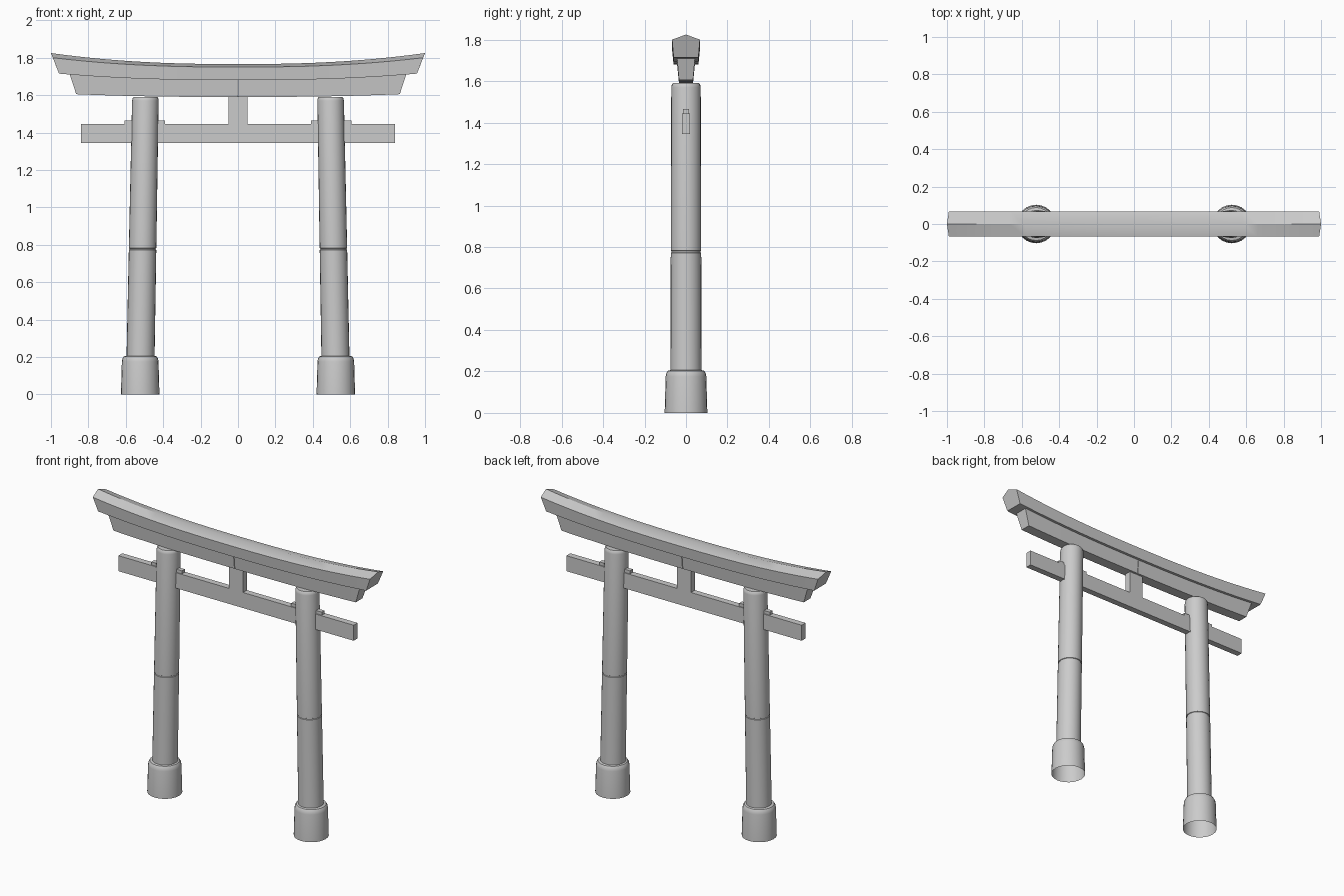
import bpy, bmesh, math

cube = bpy.data.objects.get("Cube")
if cube:
    bpy.data.objects.remove(cube, do_unlink=True)

grey = bpy.data.materials.new("plain grey")
grey.use_nodes = True
COLOUR = (0.6, 0.6, 0.6, 1)
grey.diffuse_color = COLOUR
grey.node_tree.nodes["Principled BSDF"].inputs["Base Color"].default_value = COLOUR


def finish(name, bm):
    bmesh.ops.recalc_face_normals(bm, faces=bm.faces)
    mesh = bpy.data.meshes.new(name)
    bm.to_mesh(mesh)
    bm.free()
    mesh.materials.append(grey)
    mesh.shade_smooth()
    mesh.set_sharp_from_angle(angle=math.radians(30))
    obj = bpy.data.objects.new(name, mesh)
    bpy.context.collection.objects.link(obj)
    return obj


def skin(name, rings, cap_start=True, cap_end=True):
    """Bridge a row of closed rings, each a list of points."""
    bm = bmesh.new()
    rows = [[bm.verts.new(p) for p in ring] for ring in rings]
    n = len(rows[0])
    for a, b in zip(rows, rows[1:]):
        for i in range(n):
            j = (i + 1) % n
            bm.faces.new((a[i], a[j], b[j], b[i]))
    if cap_start:
        bm.faces.new(rows[0][::-1])
    if cap_end:
        bm.faces.new(rows[-1])
    return finish(name, bm)


def lathe(name, profile, centre, cap_start, cap_end, sides=24):
    """Turn (radius, z) points around an axis whose x follows centre(z)."""
    angles = [math.tau * i / sides for i in range(sides)]
    rings = [[(centre(z) + r * math.cos(a), r * math.sin(a), z) for a in angles]
             for r, z in profile]
    return skin(name, rings, cap_start, cap_end)


def curved_beam(name, section, start, end, steps):
    """section: (y, x reach, middle z, rise at the tips)."""
    rings = []
    for i in range(steps + 1):
        t = start + (end - start) * i / steps
        rings.append([(reach * t, y, z + rise * abs(t) ** 2.4)
                      for y, reach, z, rise in section])
    return skin(name, rings)


def box(name, x0, x1, depth, z0, z1):
    bm = bmesh.new()
    bmesh.ops.create_cube(bm, size=1)
    for v in bm.verts:
        v.co.x = x1 if v.co.x > 0 else x0
        v.co.y *= depth
        v.co.z = z1 if v.co.z > 0 else z0
    return finish(name, bm)


# Leaning columns, each with a shallow joint groove, a foot sleeve and a wedge
column = [(0.075, 0.195), (0.0735, 0.772), (0.070, 0.774), (0.070, 0.780),
          (0.0735, 0.782), (0.071, 1.57), (0.069, 1.582), (0.063, 1.591)]
foot = [(0.103, 0), (0.098, 0.175), (0.095, 0.192), (0.088, 0.203), (0.07, 0.207)]
for side, s in (("left", 1), ("right", -1)):
    lathe(side + "_column", column,
          lambda z: s * (0.521 - 0.026 * (z - 0.2) / 1.39), False, True)
    lathe(side + "_foot_sleeve", foot, lambda z: s * 0.523, False, False)
    a, b = sorted((s * 0.39, s * 0.608))
    box(side + "_wedge", a, b, 0.028, 1.44, 1.465)

# Straight tie beam and the short strut above it
box("tie_beam", -0.84, 0.84, 0.04, 1.345, 1.445)
box("centre_strut", -0.05, 0.05, 0.04, 1.44, 1.595)

# Lower lintel in two halves meeting at a fine central joint
lintel = [(-0.034, 0.865, 1.59, 0.015), (0.034, 0.865, 1.59, 0.015),
          (0.043, 0.90, 1.682, 0.03), (-0.043, 0.90, 1.682, 0.03)]
for side, s in (("left", 1), ("right", -1)):
    curved_beam(side + "_lower_lintel", lintel, s * 0.002, s, 12)

# Upturned ridge beam with a pitched top
ridge = [(-0.06, 0.957, 1.68, 0.035), (0.06, 0.957, 1.68, 0.035),
         (0.067, 0.99, 1.75, 0.05), (0, 1.0, 1.766, 0.059),
         (-0.067, 0.99, 1.75, 0.05)]
curved_beam("ridge_beam", ridge, -1, 1, 24)
